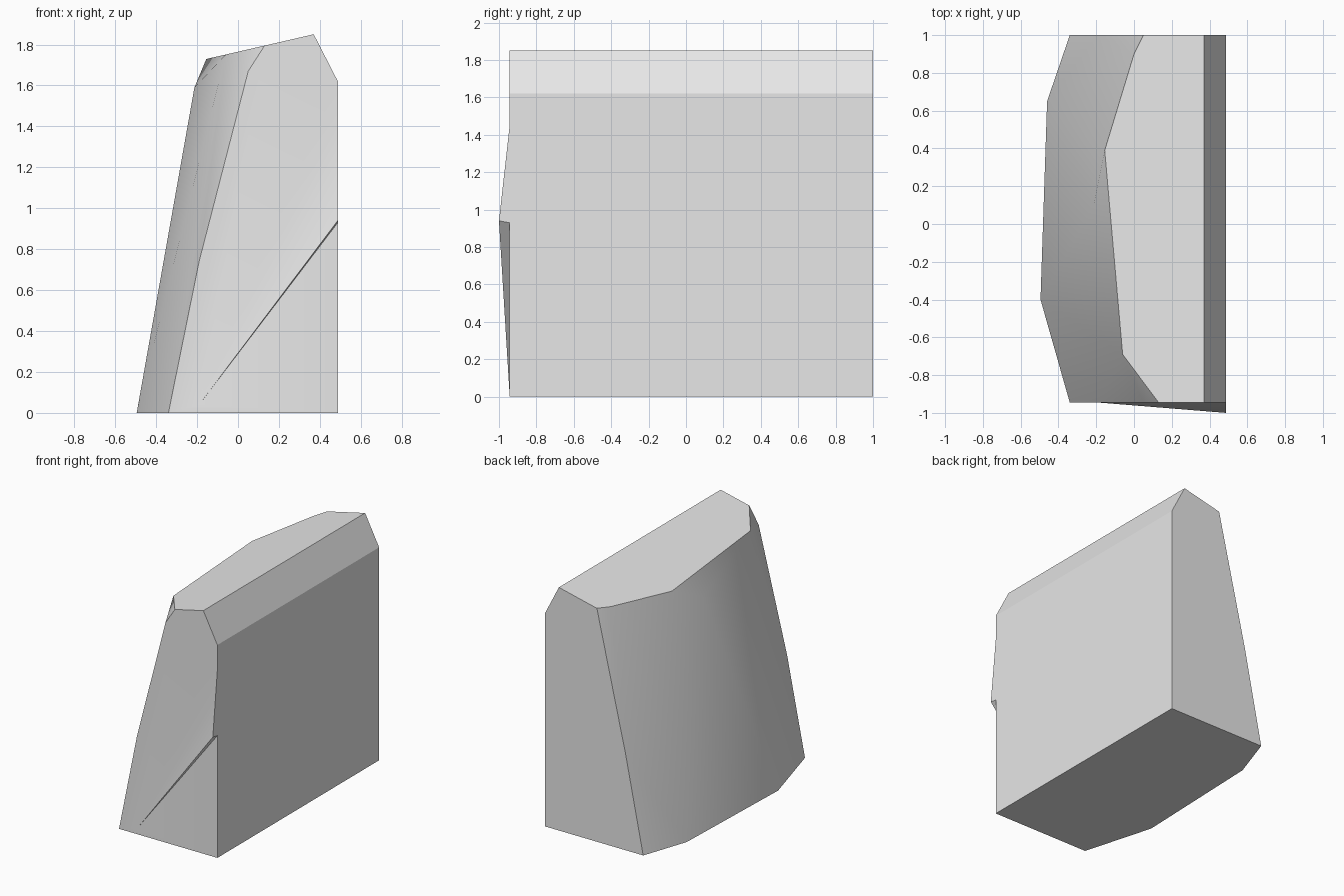
import bpy
import bmesh
import math

cube = bpy.data.objects.get("Cube")
if cube:
    bpy.data.objects.remove(cube, do_unlink=True)

# Stone colour
stone = bpy.data.materials.new("stone grey")
stone.use_nodes = True
grey = (0.8, 0.8, 0.8, 1)
stone.diffuse_color = grey
for node in stone.node_tree.nodes:
    if node.type == 'BSDF_PRINCIPLED':
        node.inputs["Base Color"].default_value = grey


def hull(name, points):
    """Closed convex block around the given corner points."""
    bm = bmesh.new()
    for p in points:
        bm.verts.new(p)
    res = bmesh.ops.convex_hull(bm, input=bm.verts[:])
    loose = [v for v in bm.verts if not v.link_faces]
    bmesh.ops.delete(bm, geom=loose, context='VERTS')
    bmesh.ops.dissolve_limit(bm, angle_limit=math.radians(0.5),
                             verts=bm.verts[:], edges=bm.edges[:])
    bmesh.ops.recalc_face_normals(bm, faces=bm.faces[:])
    mesh = bpy.data.meshes.new(name)
    bm.to_mesh(mesh)
    bm.free()
    mesh.materials.append(stone)
    obj = bpy.data.objects.new(name, mesh)
    bpy.context.collection.objects.link(obj)
    return obj


front, back, side, ridge = -0.945, 1.0, 0.488, 0.37


def on_top(x, y):
    """Point on the tilted top plane."""
    return (x, y, 1.85 - 0.23 * (ridge - x))


# Cliff body: base outline, tilted top outline and the bevelled flat side
base = [(-0.34, front), (-0.495, -0.4), (-0.46, 0.65), (-0.34, back)]
top = [(0.13, front), (-0.06, -0.69), (-0.155, 0.39), (0, 0.9), (0.05, back)]
points = [(x, y, 0) for x, y in base] + [on_top(x, y) for x, y in top]
for y in (front, back):
    points += [(side, y, 0), (side, y, 1.62), on_top(ridge, y)]
points += [(-0.19, front, 0.74), (0.05, front, 1.67),
           (-0.19, back, 0.74), (-0.213, 0.1, 1.59)]
cliff = hull("cliff_rock", points)

# Overhanging ledge along the diagonal crack, merged into the body
outline = [(-0.19, 0.04), (side, 0.93), (side, 1.43)]
ledge_points = [(x, front, z) for x, z in outline]
ledge_points += [(x - 0.02, front + 0.04, z) for x, z in outline]
ledge_points.append((side, -1.0, 0.94))
ledge = hull("ledge_helper", ledge_points)
ledge.hide_render = True

bpy.ops.object.select_all(action='DESELECT')
cliff.select_set(True)
bpy.context.view_layer.objects.active = cliff
union = cliff.modifiers.new("ledge union", 'BOOLEAN')
union.operation = 'UNION'
union.solver = 'EXACT'
union.object = ledge
bpy.ops.object.modifier_apply(modifier=union.name)
bpy.data.objects.remove(ledge, do_unlink=True)

bpy.ops.object.shade_smooth_by_angle(angle=math.radians(25))
